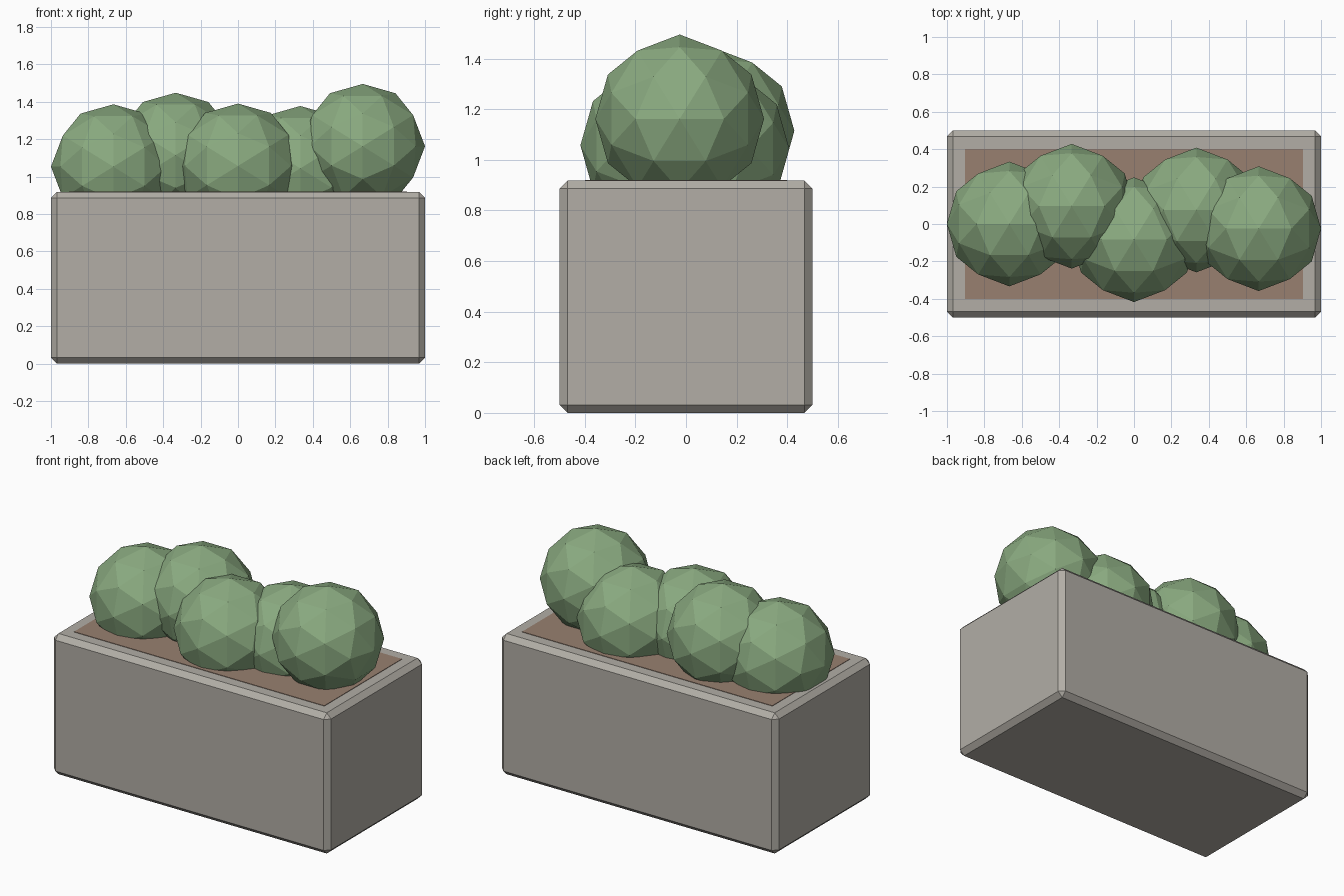
import bpy, bmesh, math
from mathutils import Vector

if "Cube" in bpy.data.objects:
    bpy.data.objects.remove(bpy.data.objects["Cube"])


def srgb(*rgb):
    return [((c / 255 + 0.055) / 1.055) ** 2.4 for c in rgb] + [1.0]


def material(name, *rgb):
    m = bpy.data.materials.new(name)
    m.diffuse_color = srgb(*rgb)
    m.use_nodes = True
    m.node_tree.nodes["Principled BSDF"].inputs["Base Color"].default_value = m.diffuse_color
    return m


def add_object(name, bm, mat, loc=(0, 0, 0)):
    me = bpy.data.meshes.new(name)
    bm.normal_update()
    bm.to_mesh(me)
    bm.free()
    me.materials.append(mat)
    ob = bpy.data.objects.new(name, me)
    ob.location = loc
    bpy.context.collection.objects.link(ob)
    return ob


def box(name, size, z0, mat, bevel=0):
    bm = bmesh.new()
    bmesh.ops.create_cube(bm, size=1)
    bmesh.ops.scale(bm, vec=size, verts=bm.verts)
    if bevel:
        bmesh.ops.bevel(bm, geom=bm.edges[:], offset=bevel, segments=1,
                        affect='EDGES', profile=0.5)
    return add_object(name, bm, mat, (0, 0, z0 + size[2] / 2))


def faceted_ball(name, loc, r, mat):
    # icosahedron with edge midpoints on the axes, split once (80 faces)
    p = (1 + math.sqrt(5)) / 2
    corners = []
    for a in (-1, 1):
        for b in (-p, p):
            corners += [Vector((a, 0, b)), Vector((0, b, a)), Vector((b, a, 0))]
    points = corners + [(u + v) / 2 for i, u in enumerate(corners)
                        for v in corners[:i] if (u - v).length < 2.1]
    bm = bmesh.new()
    for v in points:
        bm.verts.new(v.normalized() * r)
    bmesh.ops.convex_hull(bm, input=bm.verts[:])
    return add_object(name, bm, mat, loc)


stone = material("stone grey", 178, 174, 166)
earth = material("soil brown", 152, 128, 112)
leaf = material("leaf green", 138, 170, 128)

# Planter trough and the soil plate on top
box("planter_box", (2, 1, 0.918), 0, stone, 0.032)
box("soil", (1.806, 0.8, 0.009), 0.912, earth)

# Row of five bushes: (y, z) of each centre
centres = [(0, 1.053), (0.095, 1.115), (-0.084, 1.057), (0.075, 1.044), (-0.025, 1.162)]
for i, (y, z) in enumerate(centres):
    faceted_ball(f"bush_{i + 1}", ((i - 2) / 3, y, z), 1 / 3, leaf)
